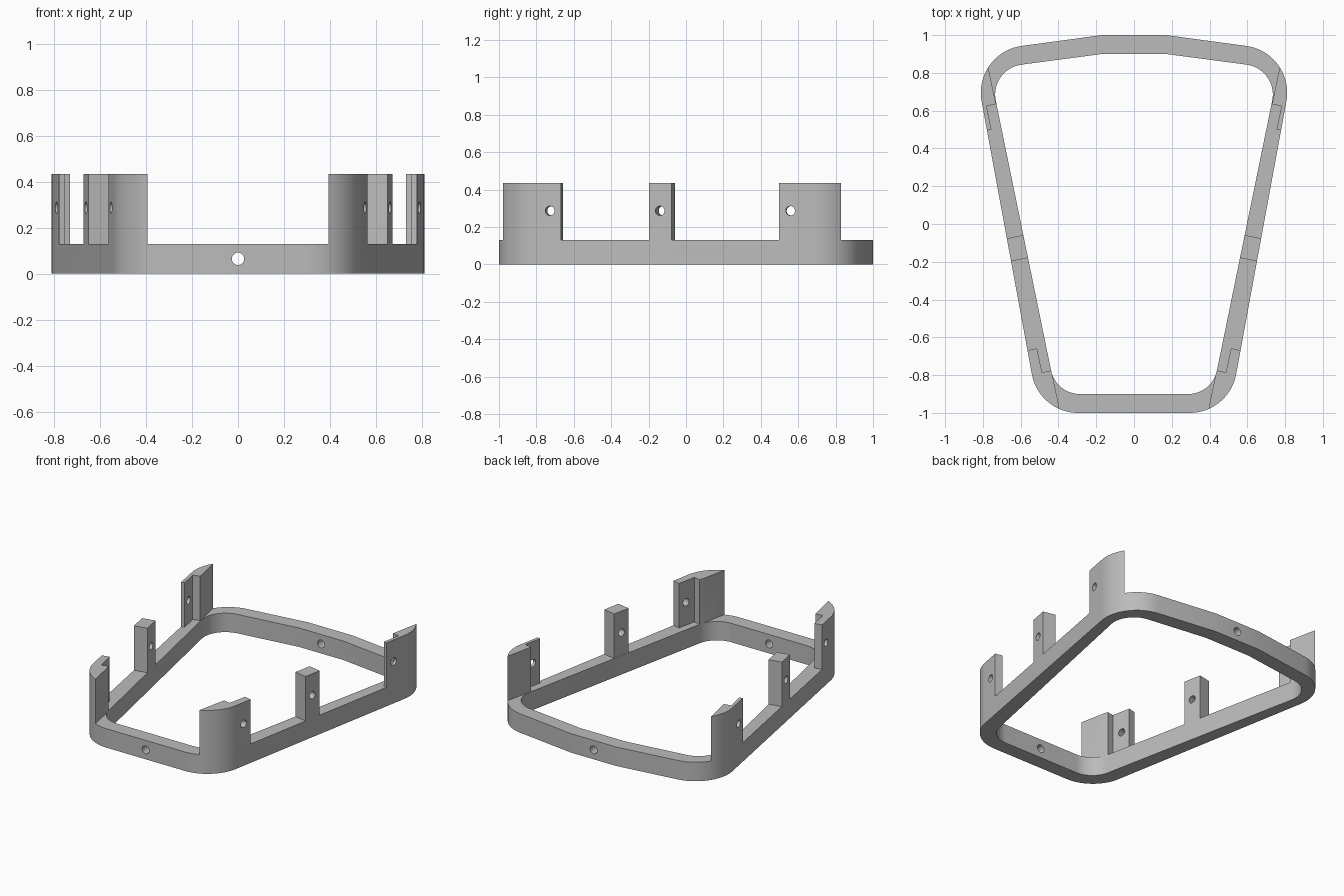
import bpy, bmesh, math
from mathutils import Vector, Matrix

if "Cube" in bpy.data.objects:
    bpy.data.objects.remove(bpy.data.objects["Cube"])

RAIL_Z, POST_Z, ARC = 0.13, 0.435, 20
SIDE = math.radians(11.6)       # lean of the side rails
BACK = math.radians(82.7)       # normal direction of the sloping back rail

grey = bpy.data.materials.new("plain grey")
grey.use_nodes = True
colour = (0.5, 0.5, 0.5, 1)
grey.diffuse_color = colour
grey.node_tree.nodes["Principled BSDF"].inputs["Base Color"].default_value = colour


def arc(cx, cy, r, start, end):
    return [(cx + r * math.cos(start + (end - start) * i / ARC),
             cy + r * math.sin(start + (end - start) * i / ARC)) for i in range(ARC + 1)]


def outline(front, back, top_y):
    """Closed loop made from one half (front corner, back corner, back rail) and its mirror."""
    half = arc(*front, -math.pi / 2, -SIDE) + arc(*back, -SIDE, BACK) + [(0.17, top_y)]
    return half + [(-x, y) for x, y in reversed(half)]


def new_object(name, bm):
    bmesh.ops.recalc_face_normals(bm, faces=bm.faces)
    mesh = bpy.data.meshes.new(name)
    bm.to_mesh(mesh)
    bm.free()
    ob = bpy.data.objects.new(name, mesh)
    bpy.context.collection.objects.link(ob)
    return ob


def add_prism(bm, points, z0, z1):
    face = bm.faces.new([bm.verts.new((x, y, z0)) for x, y in points])
    top = bmesh.ops.extrude_face_region(bm, geom=[face])["geom"]
    bmesh.ops.translate(bm, vec=(0, 0, z1 - z0),
                        verts=[v for v in top if isinstance(v, bmesh.types.BMVert)])


def add_drill(bm, centre, direction, radius, depth):
    turn = Vector(direction).to_track_quat("Z", "Y").to_matrix().to_4x4()
    bmesh.ops.create_cone(bm, cap_ends=True, segments=32, radius1=radius, radius2=radius,
                          depth=depth, matrix=Matrix.Translation(centre) @ turn)


# Frame wall at full post height
bm = bmesh.new()
outer = outline((0.295, -0.75, 0.25), (0.561, 0.695, 0.25), 1.0)
inner = outline((0.287, -0.745, 0.155), (0.575, 0.685, 0.16), 0.9)
loops = [[bm.verts.new((x, y, z)) for x, y in pts]
         for pts, z in ((outer, 0), (outer, POST_Z), (inner, POST_Z), (inner, 0))]
count = len(outer)
for a, b in zip(loops, loops[1:] + loops[:1]):
    for i in range(count):
        j = (i + 1) % count
        bm.faces.new((a[i], a[j], b[j], b[i]))
frame = new_object("frame_with_posts", bm)
frame.data.materials.append(grey)

# Side rail coordinates: s runs along the inner face, t runs outwards
origin = Vector((0.436, -0.775))
along = Vector((0.204, 0.979))
across = Vector((0.979, -0.204))


def rail(s, t, side=1):
    p = origin + along * s + across * t
    return (p.x * side, p.y)


cutters = []

# Clear everything inside the straight inner faces above the rail
bm = bmesh.new()
ends = [rail(-0.5, 0.001), rail(2.1, 0.001)]
add_prism(bm, ends + [(-x, y) for x, y in reversed(ends)], RAIL_Z, 0.6)
cutters.append(new_object("core_cutter", bm))

# Gaps between posts, with a pocket into each corner post
bm = bmesh.new()
step, deep = 0.052, 0.3
gaps = [
    [(0, -0.05), (0.609, -0.05), (0.609, deep), (0.13, deep), (0.13, step), (0, step)],
    [(0.732, -0.05), (1.44, -0.05), (1.44, step), (1.314, step), (1.314, deep), (0.732, deep)],
]
for side in (1, -1):
    for gap in gaps:
        add_prism(bm, [rail(s, t, side) for s, t in gap], RAIL_Z, 0.6)
cutters.append(new_object("gap_cutter", bm))

# Screw holes through the posts and the front and back rails
bm = bmesh.new()
for side in (1, -1):
    for s in (0.07, 0.668, 1.377):
        x, y = rail(s, 0.05, side)
        add_drill(bm, (x, y, 0.287), (across.x * side, across.y, 0), 0.025, 0.25)
for y in (-0.95, 0.95):
    add_drill(bm, (0, y, 0.065), (0, 1, 0), 0.027, 0.3)
cutters.append(new_object("hole_cutter", bm))

for cutter in cutters:
    cutter.hide_render = True
    mod = frame.modifiers.new(cutter.name, "BOOLEAN")
    mod.operation, mod.solver, mod.object = "DIFFERENCE", "EXACT", cutter

# Bake the cuts and drop the cutters
bpy.context.view_layer.update()
baked = bpy.data.meshes.new_from_object(frame.evaluated_get(bpy.context.evaluated_depsgraph_get()))
frame.modifiers.clear()
frame.data = baked
baked.materials.clear()
baked.materials.append(grey)
for p in baked.polygons:
    p.material_index = 0
for cutter in cutters:
    bpy.data.objects.remove(cutter)

bpy.ops.object.select_all(action="DESELECT")
frame.select_set(True)
bpy.context.view_layer.objects.active = frame
bpy.ops.object.shade_smooth_by_angle(angle=math.radians(25))
